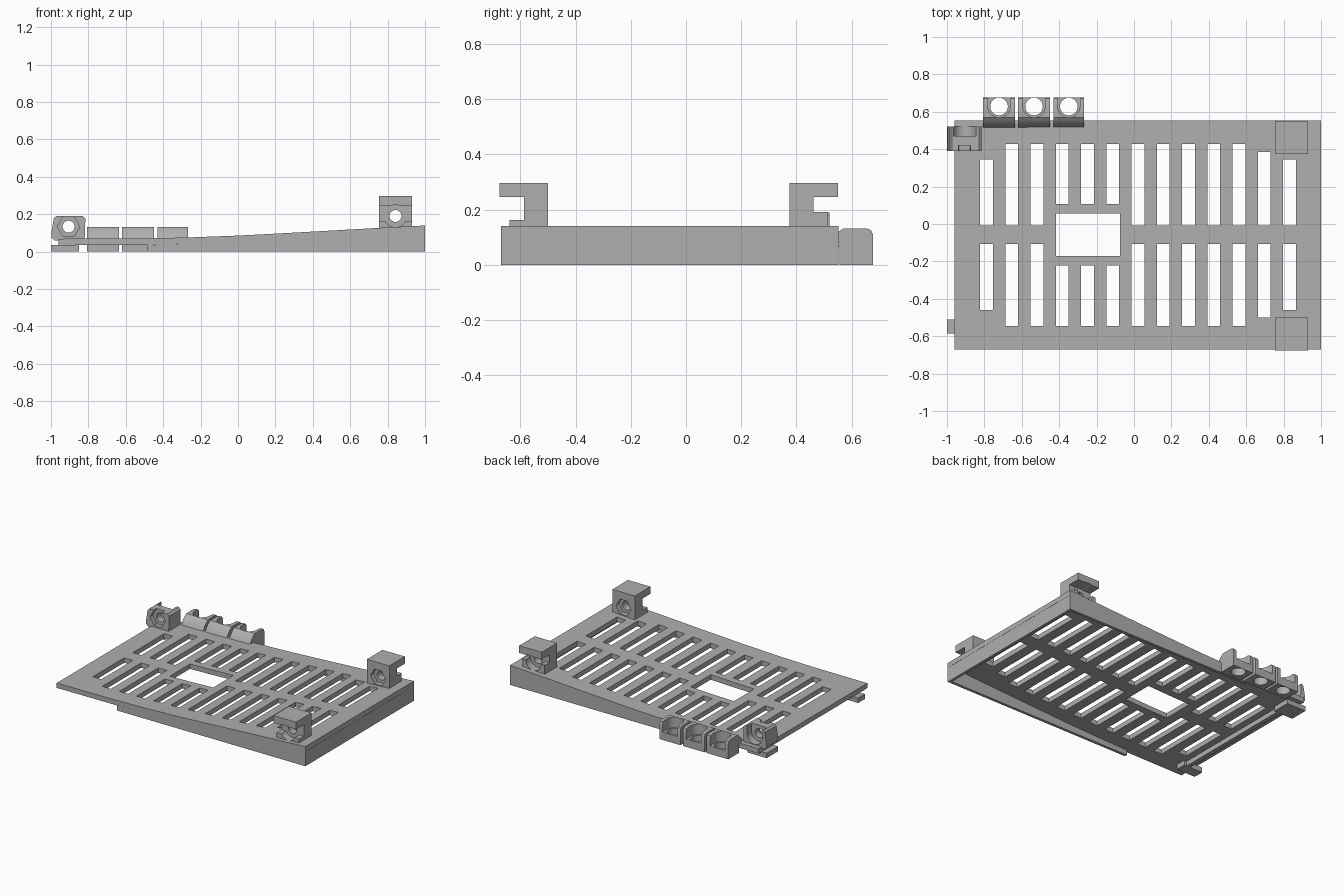
import bpy, bmesh
from math import sin, cos, pi, radians
from mathutils import Vector

if "Cube" in bpy.data.objects:
    bpy.data.objects.remove(bpy.data.objects["Cube"], do_unlink=True)

grey = bpy.data.materials.new("plain grey")
grey.use_nodes = True
GREY = (0.43, 0.43, 0.43, 1)
grey.diffuse_color = GREY
grey.node_tree.nodes["Principled BSDF"].inputs["Base Color"].default_value = GREY


def add_prism(bm, pts, axis, lo, hi):
    """Extrude a closed 2D outline along an axis."""
    def place(p, d):
        u, v = p
        return {"x": (d, u, v), "y": (u, d, v), "z": (u, v, d)}[axis]
    face = bm.faces.new([bm.verts.new(place(p, lo)) for p in pts])
    ext = bmesh.ops.extrude_face_region(bm, geom=[face])
    verts = [g for g in ext["geom"] if isinstance(g, bmesh.types.BMVert)]
    shift = Vector(place((0, 0), hi - lo))
    bmesh.ops.translate(bm, verts=verts, vec=shift)


def build(name, prisms):
    bm = bmesh.new()
    for p in prisms:
        add_prism(bm, *p)
    bmesh.ops.recalc_face_normals(bm, faces=bm.faces)
    mesh = bpy.data.meshes.new(name)
    bm.to_mesh(mesh)
    bm.free()
    mesh.materials.append(grey)
    obj = bpy.data.objects.new(name, mesh)
    bpy.context.collection.objects.link(obj)
    return obj


def cut(obj, prisms):
    """Subtract prisms one after another and bake the result."""
    for group in prisms:
        cutter = build("cutter", group)
        cutter.hide_render = True
        mod = obj.modifiers.new("cut", "BOOLEAN")
        mod.operation, mod.solver, mod.object = "DIFFERENCE", "EXACT", cutter
        graph = bpy.context.evaluated_depsgraph_get()
        mesh = bpy.data.meshes.new_from_object(obj.evaluated_get(graph))
        obj.modifiers.clear()
        obj.data = mesh
        bpy.data.objects.remove(cutter, do_unlink=True)


def rect(x0, x1, y0, y1):
    return [(x0, y0), (x1, y0), (x1, y1), (x0, y1)]


def ring(cx, cy, r, n=32):
    return [(cx + r * cos(2 * pi * i / n), cy + r * sin(2 * pi * i / n)) for i in range(n)]


def smooth(obj):
    bpy.ops.object.select_all(action="DESELECT")
    obj.select_set(True)
    bpy.context.view_layer.objects.active = obj
    bpy.ops.object.shade_smooth_by_angle(angle=radians(25))


FRONT, BACK, LEFT, RIGHT = -0.67, 0.553, -0.96, 1.0
THICK, WALL = 0.035, 0.02

# Gently curved ventilated plate
top = [(LEFT, 0.069), (-0.5, 0.071), (-0.27, 0.076), (0, 0.086),
       (0.25, 0.099), (0.5, 0.113), (0.75, 0.127), (RIGHT, 0.14)]
under = [(x, z - THICK) for x, z in top]
plate = build("vented_plate", [(top + under[::-1], "y", FRONT, BACK)])

# Two rows of slots mirrored about the middle, plus a rectangular window
mid = -0.058
slots = [(rect(-0.417, -0.075, -0.172, 0.055), "z", -1, 1)]
for i in range(13):
    cx = -0.789 + 0.135 * i
    far = 0.402 if i in (0, 12) else 0.443 if i == 11 else 0.487
    near = 0.165 if i in (3, 4, 5) else 0.049
    for s in (-1, 1):
        y0, y1 = sorted((mid + s * near, mid + s * far))
        slots.append((rect(cx - 0.034, cx + 0.034, y0, y1), "z", -1, 1))
cut(plate, [slots])

# Skirt walls under the front, back and tall end
start = -0.485
side = [(start, 0), (RIGHT, 0)] + [p for p in under[::-1] if p[0] > start] + [(start, under[1][1])]
build("front_skirt", [(side, "y", FRONT, FRONT + WALL)])
build("back_skirt", [(side, "y", BACK - WALL, BACK)])
build("end_skirt", [(rect(FRONT + WALL, BACK - WALL, 0, 0.104), "x", RIGHT - WALL, RIGHT)])

# Hooking tabs and rail at the thin end
build("front_tab", [(rect(-1, -0.85, -0.585, -0.51), "z", 0, THICK)])
build("back_tab", [(rect(-1, -0.85, 0.39, 0.52), "z", 0, THICK)])
build("thin_end_rail", [(rect(-0.9, -0.87, -0.51, 0.39), "z", 0, 0.036)])

# Two clamp brackets with a nut pocket on the inner face
BX, BZ = 0.842, 0.191
for name, inner, d, nub in (("front", -0.5, -1, 0.163), ("back", 0.375, 1, 0.192)):
    def out(v):
        return inner + d * v
    outline = [(out(0), 0.11), (out(0), 0.297), (out(0.175), 0.297), (out(0.175), 0.246),
               (out(0.087), 0.246), (out(0.087), nub), (out(0.14), nub), (out(0.14), 0.11)]
    bracket = build(name + "_bracket", [(outline, "x", 0.753, 0.93)])

    def span(a, b):
        return sorted((out(a), out(b)))
    cut(bracket, [[(ring(BX, BZ, 0.032), "y", *span(-0.1, 0.3))],
                  [(ring(BX, BZ, 0.06, 6), "y", *span(-0.1, 0.035))],
                  [(ring(BX, BZ, 0.06), "y", *span(0.087, 0.3))]])
    smooth(bracket)

# Screw block at the thin end: nut pocket in front, screw head seat behind
SX, SZ = -0.906, 0.134
body = [(-0.98, 0.06), (-0.82, 0.06), (-0.816, 0.178), (-0.83, 0.19),
        (-0.973, 0.19), (-0.985, 0.178), (-0.998, 0.1), (-0.998, 0.075)]
block = build("screw_block", [(body, "y", 0.39, 0.52)])
cut(block, [[(ring(SX, SZ, 0.032), "y", 0.3, 0.6)],
            [(ring(SX, SZ, 0.06, 6), "y", 0.3, 0.42)],
            [(rect(SX - 0.032, SX + 0.032, SZ, 0.3), "y", 0.3, 0.42)],
            [(ring(SX, SZ, 0.06), "y", 0.47, 0.6)],
            [(rect(SX - 0.06, SX + 0.06, SZ, 0.3), "y", 0.47, 0.6)]])
smooth(block)

# Three screw lugs hung on the back edge
lug = [(0.515, 0.065), (0.525, 0.09), (0.55, 0.118), (0.57, 0.132), (0.655, 0.132),
       (0.67, 0.126), (0.677, 0.11), (0.677, 0), (0.556, 0), (0.556, 0.065)]
HY = 0.628
for name, x0, x1 in (("outer", -0.807, -0.636), ("middle", -0.62, -0.449), ("inner", -0.43, -0.267)):
    cx = (x0 + x1) / 2
    obj = build(name + "_lug", [(lug, "x", x0, x1)])
    seat = [p for p in ring(cx, HY, 0.059) if p[1] < HY + 0.001]
    seat = sorted(seat) + [(cx + 0.059, 0.8), (cx - 0.059, 0.8)]
    cut(obj, [[(seat, "z", 0.057, 0.3)], [(ring(cx, HY, 0.047), "z", -0.1, 0.3)]])
    smooth(obj)
